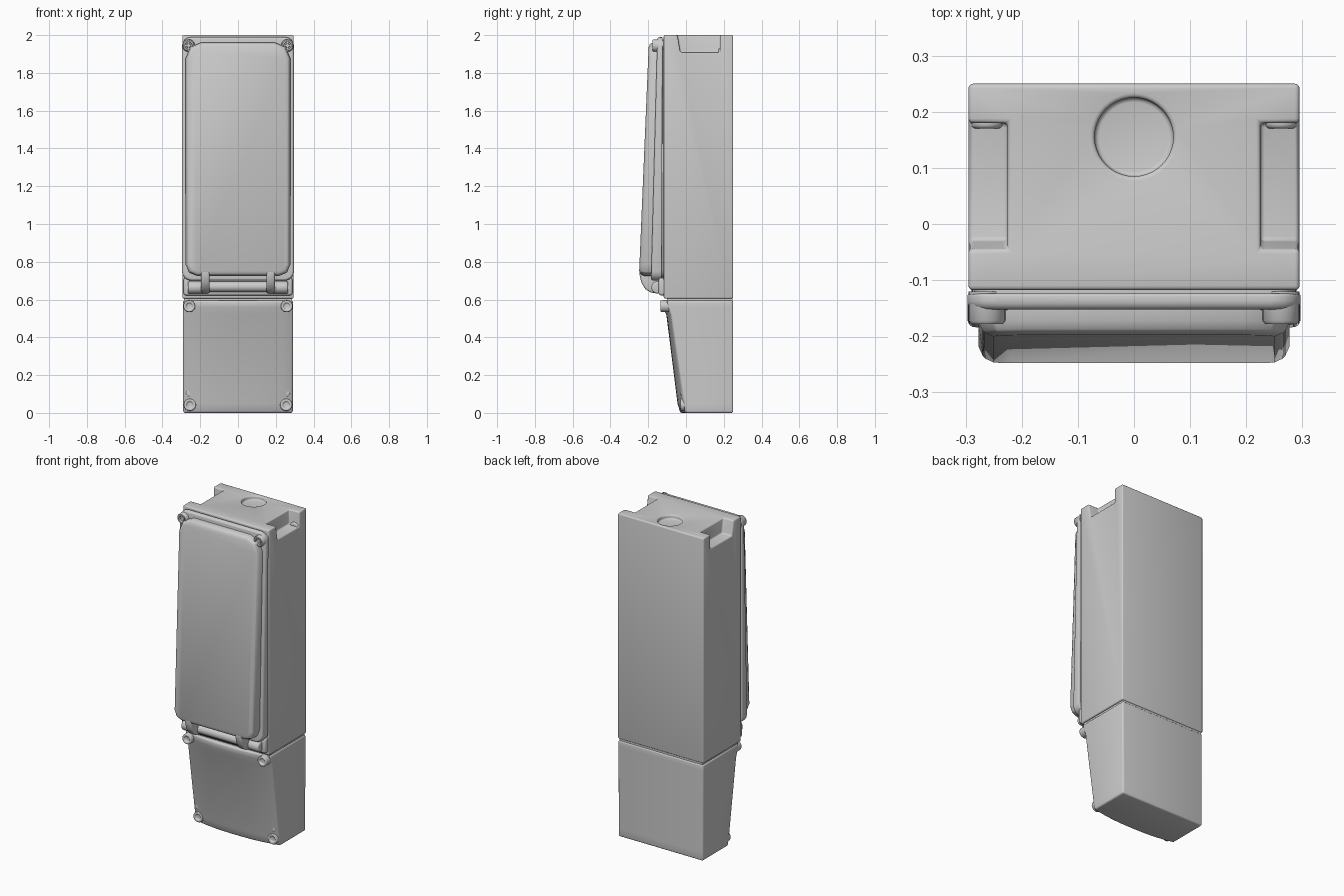
import bpy, bmesh, math
from mathutils import Vector

if "Cube" in bpy.data.objects:
    bpy.data.objects.remove(bpy.data.objects["Cube"])


def finish(ob, bevel=0.0, segs=3):
    bpy.ops.object.select_all(action='DESELECT')
    bpy.context.view_layer.objects.active = ob
    ob.select_set(True)
    if bevel:
        m = ob.modifiers.new("soft_edges", 'BEVEL')
        m.width, m.segments = bevel, segs
        m.limit_method, m.angle_limit = 'ANGLE', math.radians(35)
        bpy.ops.object.modifier_apply(modifier=m.name)
    bpy.ops.object.shade_smooth_by_angle(angle=math.radians(50))
    return ob


def loft(name, rings, bevel=None, segs=3):
    """Skin a stack of equal-length rings and cap both ends."""
    bm = bmesh.new()
    vs = [[bm.verts.new(p) for p in r] for r in rings]
    n = len(vs[0])
    for a, b in zip(vs, vs[1:]):
        for i in range(n):
            bm.faces.new((a[i], a[(i + 1) % n], b[(i + 1) % n], b[i]))
    bm.faces.new(vs[0])
    bm.faces.new(vs[-1])
    bmesh.ops.recalc_face_normals(bm, faces=bm.faces)
    me = bpy.data.meshes.new(name)
    bm.to_mesh(me)
    bm.free()
    ob = bpy.data.objects.new(name, me)
    bpy.context.collection.objects.link(ob)
    return ob if bevel is None else finish(ob, bevel, segs)


def box(name, x0, x1, y0, y1, z0, z1, bevel=None):
    ring = [(x0, y0), (x1, y0), (x1, y1), (x0, y1)]
    return loft(name, [[(x, y, z) for x, y in ring] for z in (z0, z1)], bevel)


def prism_x(name, profile, x0, x1, bevel=None):
    return loft(name, [[(x, y, z) for y, z in profile] for x in (x0, x1)], bevel)


def turned(name, origin, axis, profile, bevel=0.0, n=24):
    """Solid of revolution; profile is (distance along axis, radius)."""
    q = Vector((0, 0, 1)).rotation_difference(Vector(axis))
    o = Vector(origin)
    rings = [[o + q @ Vector((r * math.cos(t), r * math.sin(t), d))
              for t in (2 * math.pi * i / n for i in range(n))] for d, r in profile]
    return loft(name, rings, bevel)


def round_rect(hw, z0, z1, rt, rb, k=4):
    """Outline in x/z with separate top and bottom corner radii."""
    pts = []
    for sx, top, a0 in ((1, 0, -90), (1, 1, 0), (-1, 1, 90), (-1, 0, 180)):
        r = rt if top else rb
        cx, cz = sx * (hw - r), (z1 - r if top else z0 + r)
        for i in range(k + 1):
            t = math.radians(a0 + 90 * i / k)
            pts.append((cx + r * math.cos(t), cz + r * math.sin(t)))
    return pts


def sloped(y_bottom, y_top):
    return lambda z: y_bottom + (y_top - y_bottom) * (z - 0.7) / 1.28


def slab(name, layers, bevel):
    return loft(name, [[(x, f(z), z) for x, z in o] for o, f in layers], bevel)


def cut(ob, cutters):
    bpy.context.view_layer.objects.active = ob
    for c in cutters:
        c.hide_render = True
        m = ob.modifiers.new("cut", 'BOOLEAN')
        m.operation, m.solver, m.object = 'DIFFERENCE', 'EXACT', c
        bpy.ops.object.modifier_apply(modifier=m.name)
        bpy.data.objects.remove(c, do_unlink=True)


# Upper body with side notches and a round recess in the top
body = box("upper_body", -0.295, 0.295, -0.118, 0.25, 0.605, 2.0)
notch = [(-0.055, 2.06), (-0.03, 1.91), (0.18, 1.91), (0.18, 2.06)]
cut(body, [prism_x("notch_cutter", notch, 0.225 * s, 0.4 * s) for s in (-1, 1)]
    + [turned("recess_cutter", (0, 0.155, 1.975), (0, 0, 1), [(0, 0.07), (0.1, 0.07)], None, 40)])
finish(body, 0.008)

# Back screw bosses standing at the notch ends
for s, side in ((1, "right"), (-1, "left")):
    turned("back_boss_" + side, (0.262 * s, 0.215, 1.9), (0, -1, 0),
           [(-0.02, 0.03), (0.045, 0.03)], 0.008)

# Lower housing, tapered with a bowed front
def lower_ring(z, y_side, y_mid, hw):
    n = 12
    front = []
    for i in range(n + 1):
        u = -1 + 2 * i / n
        front.append((u * hw, y_side + (y_mid - y_side) * (1 - abs(u) ** 2.4), z))
    return front + [(hw, 0.25, z), (-hw, 0.25, z)]


loft("lower_housing", [lower_ring(0.0, 0.0, -0.03, 0.29),
                       lower_ring(0.05, -0.012, -0.045, 0.29),
                       lower_ring(0.52, -0.08, -0.104, 0.292),
                       lower_ring(0.56, -0.095, -0.125, 0.292),
                       lower_ring(0.595, -0.1, -0.125, 0.292)], 0.01)
box("seam_core", -0.285, 0.285, -0.1, 0.245, 0.57, 0.63, 0)

# Lower cover corner lugs
for s, side in ((1, "right"), (-1, "left")):
    turned("lower_top_lug_" + side, (0.258 * s, -0.06, 0.565), (0, -1, 0),
           [(0, 0.033), (0.075, 0.031), (0.075, 0.018), (0.066, 0.015)], 0.005)
    turned("lower_bottom_lug_" + side, (0.255 * s, 0.04, 0.043), (0, -1, 0),
           [(0, 0.034), (0.07, 0.032), (0.07, 0.018), (0.062, 0.015)], 0.005)
    turned("lower_side_lug_" + side, (0.255 * s, 0.04, 0.105), (0, -1, 0),
           [(0, 0.025), (0.068, 0.02)], 0.008)

# Lid gasket and rim
rim = round_rect(0.297, 0.7, 1.99, 0.05, 0.05)
rim_in = round_rect(0.29, 0.707, 1.983, 0.045, 0.045)
gasket = round_rect(0.284, 0.715, 1.975, 0.045, 0.045)
slab("lid_gasket", [(gasket, sloped(-0.10, -0.10)), (gasket, sloped(-0.135, -0.13))], 0)
slab("lid_rim", [(rim, sloped(-0.128, -0.124)), (rim, sloped(-0.175, -0.142)),
                 (rim_in, sloped(-0.185, -0.152))], 0.005)

# Raised lid panel; two-point corners give the clipped outline
def panel(inset):
    return round_rect(0.277 - inset, 0.725 + inset, 1.962 - inset, 0.085 - inset, 0.06 - inset, 2)


slab("lid_panel", [(panel(0), sloped(-0.15, -0.12)), (panel(0), sloped(-0.222, -0.172)),
                   (panel(0.009), sloped(-0.242, -0.189)),
                   (panel(0.026), sloped(-0.25, -0.196))], 0.004)

# Lid corner screws
for s, side in ((1, "right"), (-1, "left")):
    turned("lid_screw_" + side, (0.262 * s, -0.12, 1.945), (0, -1, 0),
           [(0, 0.033), (0.052, 0.033), (0.058, 0.028), (0.058, 0.02),
            (0.045, 0.018), (0.045, 0.012), (0.05, 0.01)])

# Hinge: two curved arms, end knuckles and the fixed bar behind them
arm = [(-0.14, 0.78), (-0.243, 0.78), (-0.247, 0.735), (-0.236, 0.69),
       (-0.215, 0.655), (-0.185, 0.637), (-0.14, 0.632)]
for s, side in ((1, "right"), (-1, "left")):
    prism_x("hinge_arm_" + side, arm, 0.15 * s, 0.195 * s, 0.01)
    turned("hinge_knuckle_" + side, (0.18 * s, -0.15, 0.664), (s, 0, 0),
           [(0, 0.033), (0.085, 0.033)], 0.01)
box("hinge_bar", -0.288, 0.288, -0.145, -0.09, 0.622, 0.715, 0.012)
turned("hinge_pin", (-0.16, -0.155, 0.668), (1, 0, 0), [(0, 0.028), (0.32, 0.028)])
